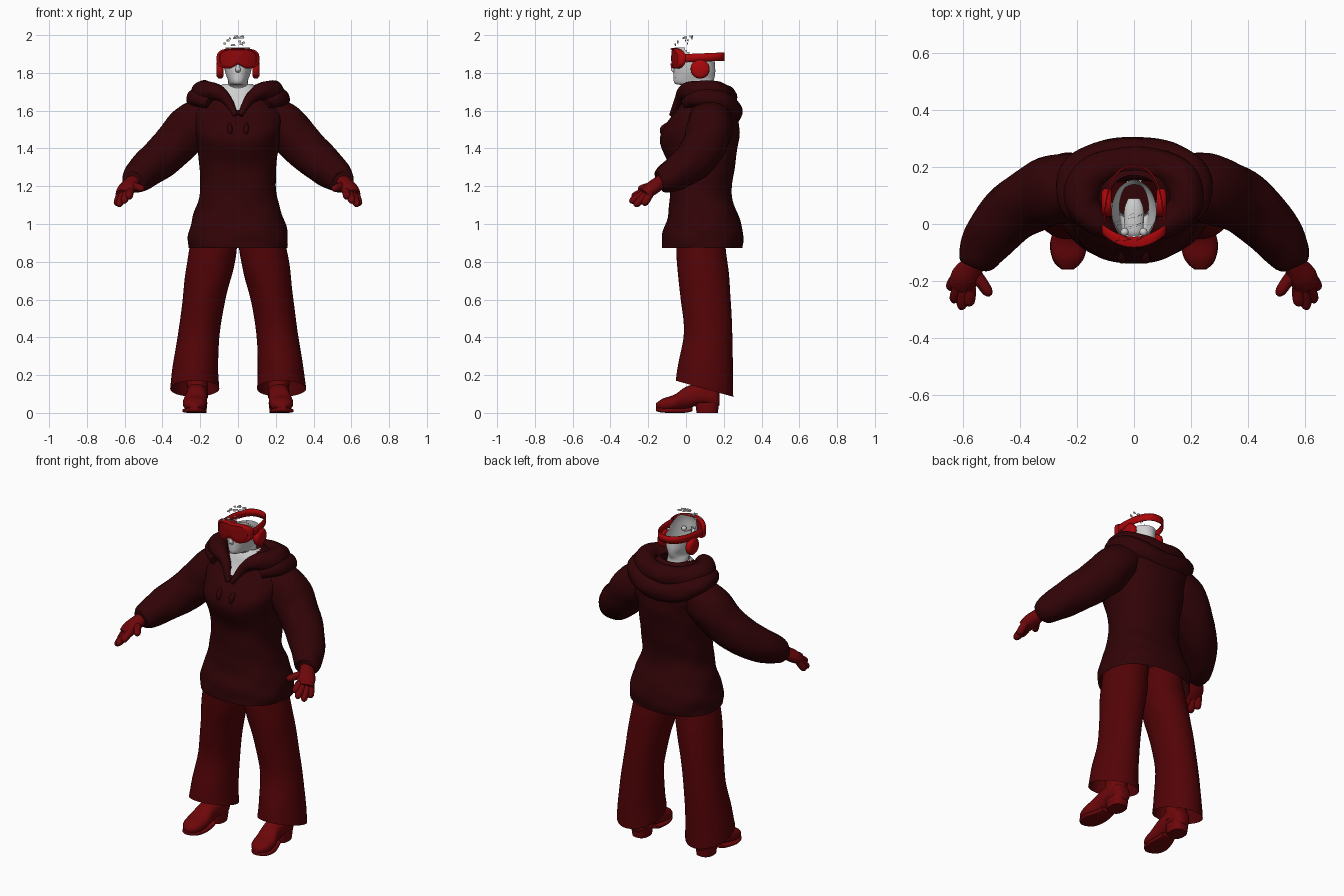
import bpy, bmesh, random
from math import sin, cos, pi, exp, copysign, sqrt
from mathutils import Vector

default = bpy.data.objects.get("Cube")
if default:
    bpy.data.objects.remove(default)
random.seed(4)


def material(name, r, g, b):
    m = bpy.data.materials.new(name)
    m.use_nodes = True
    m.diffuse_color = (r, g, b, 1)
    m.node_tree.nodes["Principled BSDF"].inputs["Base Color"].default_value = (r, g, b, 1)
    return m


JACKET = material("dark maroon cloth", .030, .001, .002)
TROUSER = material("deep red cloth", .085, .001, .002)
LEATHER = material("red leather", .15, .002, .003)
FRAME = material("bright red plastic", .40, .002, .003)
LENS = material("red lens", .26, .002, .003)
SKIN = material("pale grey skin", .62, .62, .62)


def finish(name, bm, *mats, smooth=True):
    bmesh.ops.recalc_face_normals(bm, faces=bm.faces)
    mesh = bpy.data.meshes.new(name)
    bm.to_mesh(mesh)
    bm.free()
    obj = bpy.data.objects.new(name, mesh)
    bpy.context.collection.objects.link(obj)
    for m in mats:
        mesh.materials.append(m)
    if smooth:
        bpy.ops.object.select_all(action="DESELECT")
        obj.select_set(True)
        bpy.context.view_layer.objects.active = obj
        bpy.ops.object.shade_smooth_by_angle(angle=pi / 3)
    return obj


def spline(rows, steps):
    """Smoothly interpolate every column of a list of stations."""
    out, last = [], len(rows) - 1
    for i in range(last):
        quad = [rows[max(0, min(last, i + k))] for k in (-1, 0, 1, 2)]
        for s in range(steps):
            t = s / steps
            out.append([b + .5 * t * (c - a + t * (2 * a - 5 * b + 4 * c - d + t * (3 * (b - c) + d - a)))
                        for a, b, c, d in zip(*quad)])
    return out + [list(rows[-1])]


def bridge(bm, rings, closed=True):
    for lower, upper in zip(rings, rings[1:]):
        n = len(lower)
        for i in range(n if closed else n - 1):
            j = (i + 1) % n
            bm.faces.new((lower[i], lower[j], upper[j], upper[i]))


def loft(rows, axis=None, n=28, steps=5, power=2, caps=True, wrinkle=0):
    """Skin elliptical rings; a row is x, y, z, two radii and a tilt."""
    rows = spline([tuple(r) + (0,) * (6 - len(r)) for r in rows], steps)
    centres = [Vector(r[:3]) for r in rows]
    bm, rings = bmesh.new(), []
    for k, (c, row) in enumerate(zip(centres, rows)):
        if axis == "z":
            a, b = Vector((1, 0, 0)), Vector((0, 1, row[5]))
        elif axis == "y":
            a, b = Vector((1, 0, 0)), Vector((0, 0, 1))
        else:
            t = centres[min(k + 1, len(rows) - 1)] - centres[max(k - 1, 0)]
            a = t.cross(Vector((0, 0, 1))).normalized()
            b = a.cross(t).normalized()
        ring = []
        for i in range(n):
            th = 2 * pi * i / n
            u, v = (copysign(abs(w) ** (2 / power), w) for w in (cos(th), sin(th)))
            f = 1 + wrinkle * (sin(3 * th + k * .9) + sin(5 * th - k * .6))
            ring.append(bm.verts.new(c + a * u * row[3] * f + b * v * row[4] * f))
        rings.append(ring)
    bridge(bm, rings)
    if caps:
        bm.faces.new(rings[0])
        bm.faces.new(rings[-1])
    return bm


def flip(rows, s):
    return [(r[0] * s,) + tuple(r[1:]) for r in rows]


def round_tube(*points):
    return [p + (p[3],) for p in points]


# Jacket body, with a bare V at the throat
body = [(.872, .085, .262, .213), (.95, .09, .263, .214), (1.05, .09, .235, .185),
        (1.16, .078, .203, .163), (1.3, .085, .203, .173), (1.45, .07, .222, .21),
        (1.55, .095, .24, .185), (1.63, .12, .215, .15), (1.7, .11, .13, .105),
        (1.74, .10, .08, .07)]
bm = loft([(0, y, z, rx, ry) for z, y, rx, ry in body], "z", n=72, steps=6,
          power=2.3, caps=False, wrinkle=.007)
for f in bm.faces:
    c = f.calc_center_median()
    f.material_index = int(c.y < .1 and abs(c.x) < .55 * (c.z - 1.575))
finish("jacket_body", bm, JACKET, SKIN)

# Hood lying in two rolls around the neck
collar = round_tube((.012, -.078, 1.575, .012), (.06, -.032, 1.66, .028), (.12, .0, 1.70, .045),
                    (.18, .07, 1.70, .06), (.17, .15, 1.695, .062), (.1, .20, 1.68, .058))
drape = round_tube((.15, 0, 1.64, .03), (.215, .07, 1.665, .048), (.205, .17, 1.65, .06),
                   (.12, .225, 1.61, .063))
for name, half, mid in (("hood_roll", collar, (0, .21, 1.67, .06, .06)),
                        ("hood_drape", drape, (0, .235, 1.59, .064, .064))):
    finish(name, loft(half + [mid] + flip(half[::-1], -1), wrinkle=.02), JACKET)

sleeve = round_tube((.15, .13, 1.575, .105), (.25, .125, 1.515, .122), (.33, .10, 1.425, .116),
                    (.42, .045, 1.34, .107), (.50, -.04, 1.275, .093), (.55, -.12, 1.23, .07),
                    (.558, -.138, 1.222, .045))
leg = [(.12, .085, .98, .11, .125), (.13, .08, .88, .125, .13), (.152, .09, .75, .125, .135),
       (.18, .105, .6, .113, .132), (.207, .117, .42, .11, .128, -.05),
       (.225, .105, .25, .12, .143, -.18), (.23, .098, .128, .13, .152, -.28)]
foot = [(.215, .178, .07, .025, .03), (.215, .155, .085, .05, .055), (.217, .08, .10, .056, .058),
        (.22, 0, .08, .056, .058), (.228, -.06, .055, .064, .042),
        (.23, -.12, .044, .055, .033), (.232, -.158, .037, .022, .015)]
sole = [(.218, .035, .022, .045, .012), (.222, 0, .013, .052, .012), (.23, -.07, .012, .064, .012),
        (.232, -.13, .014, .05, .012), (.232, -.16, .02, .02, .01)]
heel = [(.216, .112, 0, .048, .056), (.216, .112, .055, .054, .064)]
shaft = [(.215, .1, .08, .055, .068), (.215, .11, .3, .06, .07)]
palm = [(.54, -.10, 1.245, .036, .034), (.565, -.145, 1.215, .041, .036),
        (.59, -.185, 1.185, .05, .036), (.606, -.22, 1.157, .045, .029)]
tips = [(.644, -.225, 1.10), (.632, -.272, 1.095), (.605, -.297, 1.115), (.578, -.285, 1.14)]

for s, side in ((1, "left"), (-1, "right")):
    finish(side + "_sleeve", loft(flip(sleeve, s), wrinkle=.014), JACKET)
    finish(side + "_trouser_leg", loft(flip(leg, s), "z", n=40, caps=False, wrinkle=.004), TROUSER)

    # Boot
    for part, rows, axis, p in (("upper", foot, "y", 2.3), ("sole", sole, "y", 4),
                                ("heel", heel, "z", 2.5), ("shaft", shaft, "z", 2)):
        finish(f"{side}_boot_{part}", loft(flip(rows, s), axis, power=p), LEATHER)

    # Glove
    finish(side + "_glove_palm", loft(flip(palm, s)), LEATHER)
    fingers = [((.623 - .017 * i, -.19 - .012 * i, 1.16 + .004 * i), tip) for i, tip in enumerate(tips)]
    fingers.append(((.56, -.165, 1.205), (.503, -.25, 1.185)))
    for i, (root, tip) in enumerate(fingers):
        a, b = Vector(root), Vector(tip)
        rows = round_tube(*[tuple(a.lerp(b, t)) + (r,) for t, r in
                            ((0, .02), (.5, .021), (.85, .018), (1, .008))])
        name = f"{side}_glove_finger_{i + 1}" if i < len(tips) else side + "_glove_thumb"
        finish(name, loft(flip(rows, s), n=12, steps=3), LEATHER)

    # Ear pad, jacket toggle and eyeball
    pad = [(s * x, .075, 1.82, r, r) for x, r in ((.078, .04), (.085, .049), (.104, .049), (.114, .036))]
    finish(side + "_ear_pad", loft(pad, steps=2), FRAME)
    toggle = round_tube((s * .045, -.095, 1.535, .005), (s * .043, -.122, 1.505, .015),
                        (s * .04, -.128, 1.475, .007))
    finish(side + "_toggle", loft(toggle, n=12), JACKET)
    bm = bmesh.new()
    bmesh.ops.create_uvsphere(bm, u_segments=16, v_segments=10, radius=.014)
    bmesh.ops.translate(bm, verts=bm.verts, vec=(s * .033, -.028, 1.855))
    finish(side + "_eyeball", bm, SKIN)

# Head shell, left open at the crown and back, with the jacket closing the neck
skull = [(1.62, .08, .07, .07, 0), (1.70, .08, .06, .062, 0), (1.735, .072, .056, .066, .05),
         (1.757, .046, .052, .104, .14), (1.80, .045, .067, .110, .06), (1.85, .045, .077, .108, 0),
         (1.90, .045, .078, .107, 0), (1.95, .045, .07, .095, 0)]
bm = loft([(0, y, z, rx, ry, t) for z, y, rx, ry, t in skull], "z", n=48, steps=5)
gone = [f for f in bm.faces if (c := f.calc_center_median()).z > min(1.935, 1.855 + max(0, .07 - c.y))]
bmesh.ops.delete(bm, geom=gone, context="FACES")
for f in bm.faces:
    f.material_index = int(f.calc_center_median().z < 1.621)
finish("head", bm, SKIN, JACKET)
mouth = [(0, y, 1.775, r, r * .6) for y, r in ((-.04, .02), (-.02, .032), (.05, .034), (.09, .02))]
finish("mouth_lining", loft(mouth, "y", n=20), SKIN)
nose = [(0, -.06, 1.86, .008, .008), (0, -.066, 1.835, .010, .011), (0, -.068, 1.815, .014, .012),
        (0, -.061, 1.803, .010, .006)]
finish("nose", loft(nose, "z", n=16), SKIN)
for name, z in (("upper_lip", 1.785), ("lower_lip", 1.774)):
    lip = [(x, -.058 + 5 * x * x, z, r, r) for x, r in ((-.024, .002), (0, .007), (.024, .002))]
    finish(name, loft(lip, n=10), SKIN)

# Loose scraps of scalp scattered over the crown
bm = bmesh.new()
for i in range(20):
    x, y = random.uniform(-.075, .03), random.uniform(-.07, .05)
    if i == 0:
        x, y = -.01, .03
    z = 1.9 + .095 * sqrt(max(.1, 1 - (x / .09) ** 2 - ((y - .03) / .11) ** 2))
    w = random.uniform(.006, .014)
    corners = [(-w, 0, -.005), (w, .006, -.006), (w * .6, .006, .005), (-w * .7, 0, .004)]
    bm.faces.new([bm.verts.new(Vector((x, y, z)) + Vector(v)) for v in corners])
finish("scalp_scraps", bm, SKIN, smooth=False)

# Goggles: wrapped frame with a nose notch and a recessed lens
bm, rings = bmesh.new(), []
layers = [(.96, .03), (1, .022), (1, 0), (.95, -.007), (.87, -.006), (.84, 0), (.6, -.002),
          (.35, -.003), (.03, -.004)]
for scale, depth in layers:
    ring = []
    for i in range(56):
        th = 2 * pi * i / 56
        u, v = (copysign(abs(w) ** .65, w) for w in (cos(th), sin(th)))
        x = .113 * u
        z = .056 * v + (.027 * exp(-(x / .03) ** 2) if v < 0 else 0)
        x, z = x * scale, z * scale
        ring.append(bm.verts.new((x, -.075 + depth + 3.6 * x * x, 1.875 + z)))
    rings.append(ring)
bridge(bm, rings)
bm.faces.new(rings[-1])
bm.faces.ensure_lookup_table()
for i, f in enumerate(bm.faces):
    f.material_index = int(i >= 56 * 5)
finish("goggles", bm, FRAME, LENS)

# Goggle strap reaching round behind the head
bm, rings = bmesh.new(), []
for dz in (-.022, .022):
    ring = []
    for i in range(41):
        th = pi * i / 40
        x = .106 * copysign(abs(cos(th)) ** .8, cos(th))
        y = -.025 + .23 * sin(th) ** .8
        ring.append(bm.verts.new((x, y, 1.878 + .04 * y + dz)))
    rings.append(ring)
bridge(bm, rings, closed=False)
strap = finish("goggle_strap", bm, FRAME)
strap.modifiers.new("thickness", "SOLIDIFY").thickness = .005
